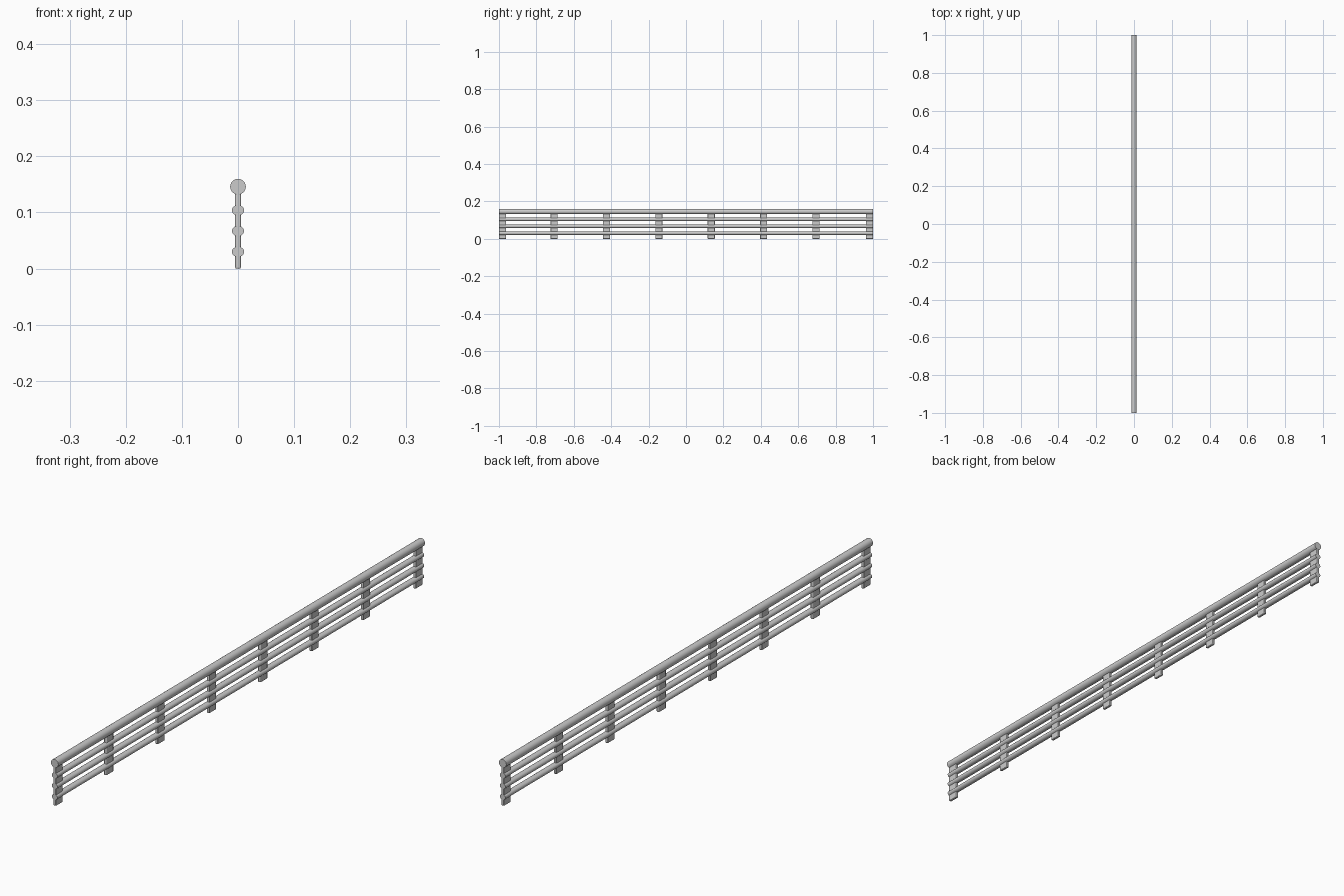
import bpy, math

cube = bpy.data.objects.get("Cube")
if cube:
    bpy.data.objects.remove(cube, do_unlink=True)


def add_rail(name, z, half_width, half_height):
    """Round bar running the full length along y."""
    bpy.ops.mesh.primitive_cylinder_add(vertices=24, radius=1, depth=2,
                                        location=(0, 0, z),
                                        rotation=(math.pi / 2, 0, 0))
    rail = bpy.context.object
    rail.name = name
    rail.scale = (half_width, half_height, 1)
    bpy.ops.object.transform_apply(location=False, rotation=True, scale=True)
    bpy.ops.object.shade_smooth_by_angle(angle=math.radians(40))


def add_post(name, y, top=0.14):
    """Flat upright plate with softened edges."""
    bpy.ops.mesh.primitive_cube_add(size=1, location=(0, y, top / 2))
    post = bpy.context.object
    post.name = name
    post.scale = (0.01, 0.038, top)
    bpy.ops.object.transform_apply(location=False, rotation=False, scale=True)
    bevel = post.modifiers.new("soft_edges", 'BEVEL')
    bevel.width = 0.002
    bevel.segments = 2
    bpy.ops.object.shade_smooth_by_angle(angle=math.radians(40))


# Handrail and three slimmer rails
add_rail("handrail", 0.146, 0.014, 0.014)
for i, z in enumerate((0.03, 0.067, 0.104)):
    add_rail(f"rail_{i + 1}", z, 0.0108, 0.0092)

# End posts and evenly spaced inner posts
add_post("end_post_front", -0.981)
add_post("end_post_back", 0.981)
for i in range(6):
    add_post(f"inner_post_{i + 1}", -0.705 + 0.28 * i)
